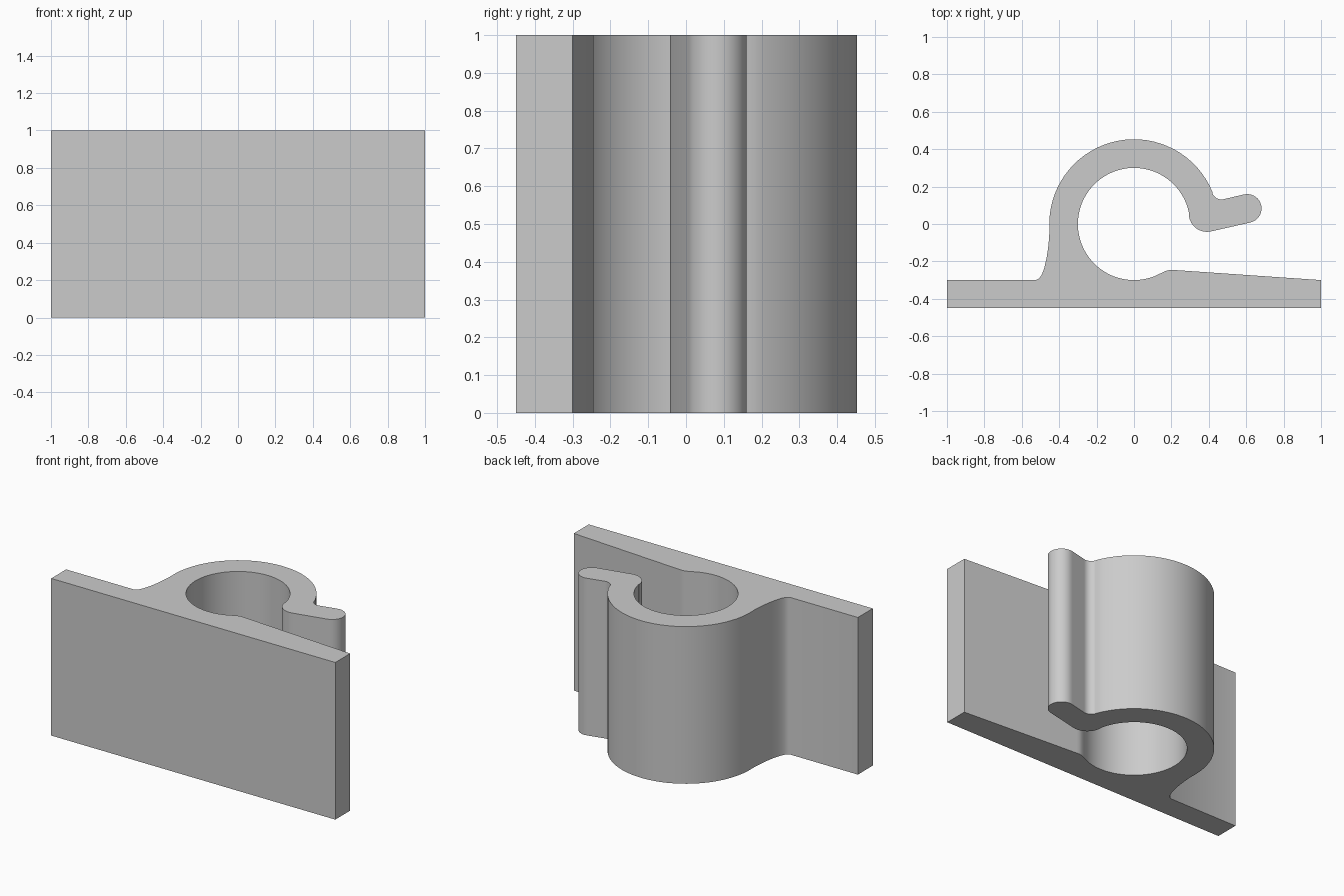
import bpy, bmesh, math
from math import cos, sin, radians

if "Cube" in bpy.data.objects:
    bpy.data.objects.remove(bpy.data.objects["Cube"])


def arc(cx, cy, r, start, end, step=5):
    """Points along an arc, angles in degrees."""
    n = max(2, round(abs(end - start) / step))
    angles = [radians(start + (end - start) * i / n) for i in range(n + 1)]
    return [(cx + r * cos(a), cy + r * sin(a)) for a in angles]


# Base plate with sloped landing on the right
outline = [(-1, -0.45), (1, -0.45), (1, -0.30), (0.215, -0.246),
           (0.195, -0.245), (0.175, -0.249), (0.152, -0.259)]
# Round socket wall, clockwise from the bottom to the opening
outline += arc(0, 0, 0.30, -68, -349)
# Rolled entry lip and its outward finger
outline += arc(0.39, 0.055, 0.097, 180, 283.5, 10)
outline += arc(0.605, 0.083, 0.077, -76.5, 103.5, 10)
# Fillet between finger and hook
outline += arc(0.467, 0.181, 0.05, -76.5, -158.8, 10)
# Outer hook wall, flaring into the plate on the left
outline += arc(0, 0, 0.453, 22, 180)
outline += [(-0.452, -0.04), (-0.455, -0.085), (-0.460, -0.135), (-0.468, -0.185),
            (-0.480, -0.235), (-0.489, -0.261), (-0.499, -0.280),
            (-0.510, -0.293), (-0.525, -0.30), (-1, -0.30)]

# Extrude the profile upward
bm = bmesh.new()
face = bm.faces.new([bm.verts.new((x, y, 0)) for x, y in outline])
ext = bmesh.ops.extrude_face_region(bm, geom=[face], use_keep_orig=True)
top = [v for v in ext["geom"] if isinstance(v, bmesh.types.BMVert)]
bmesh.ops.translate(bm, verts=top, vec=(0, 0, 1))
bmesh.ops.recalc_face_normals(bm, faces=bm.faces)
# Split the concave end caps into triangles
bmesh.ops.triangulate(bm, faces=[f for f in bm.faces if len(f.verts) > 4])

mesh = bpy.data.meshes.new("clip_bracket")
bm.to_mesh(mesh)
bm.free()
clip = bpy.data.objects.new("clip_bracket", mesh)
bpy.context.collection.objects.link(clip)

grey = bpy.data.materials.new("light grey")
grey.diffuse_color = (0.6, 0.6, 0.6, 1)
grey.use_nodes = True
grey.node_tree.nodes["Principled BSDF"].inputs["Base Color"].default_value = grey.diffuse_color
mesh.materials.append(grey)

# Smooth curved walls, crisp corners
bpy.context.view_layer.objects.active = clip
clip.select_set(True)
bpy.ops.object.shade_smooth_by_angle(angle=radians(30))
